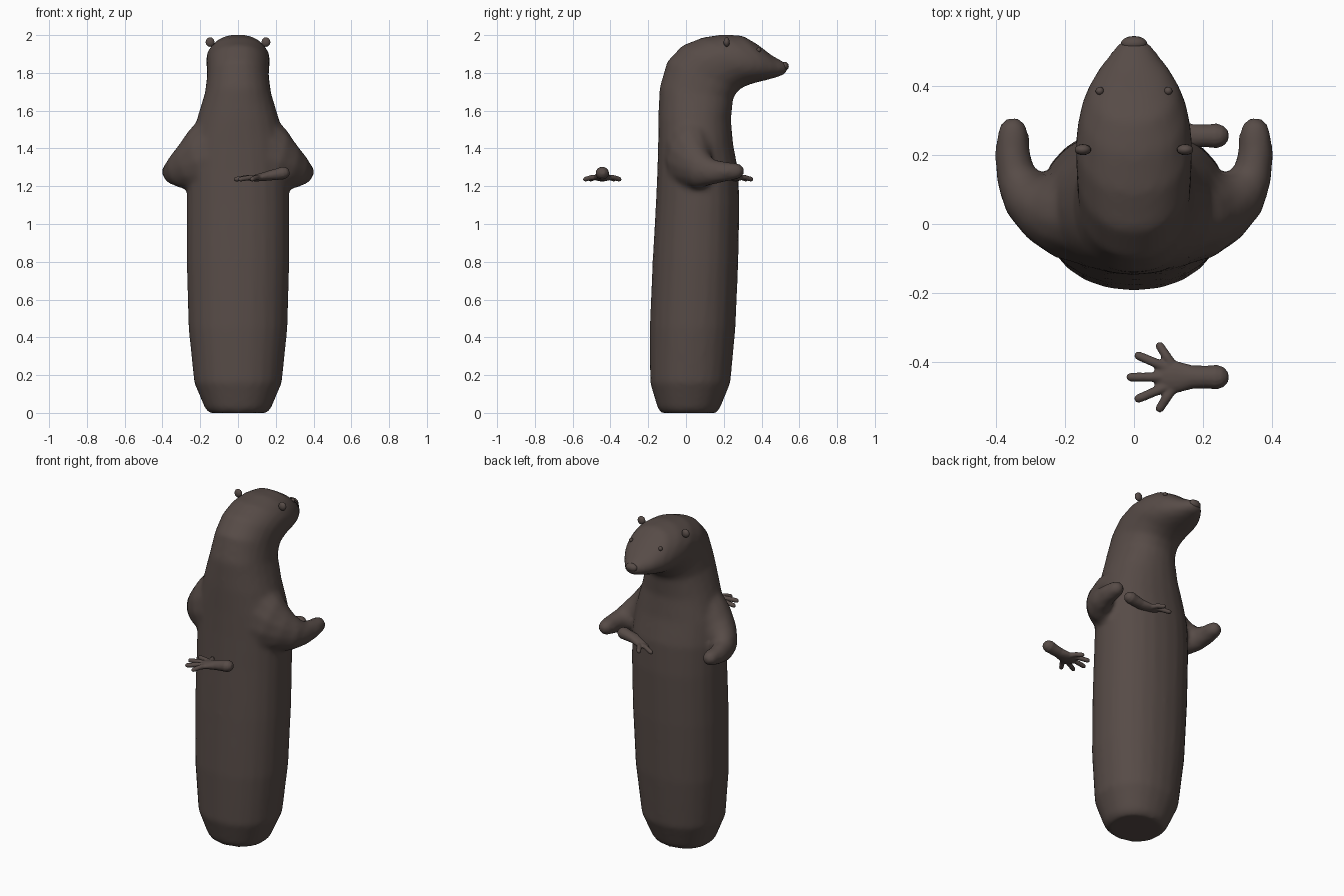
import bpy, bmesh, math
from mathutils import Vector

if "Cube" in bpy.data.objects:
    bpy.data.objects.remove(bpy.data.objects["Cube"])

fur = bpy.data.materials.new("dark_brown_fur")
fur.diffuse_color = (0.095, 0.071, 0.063, 1)
fur.use_nodes = True
fur.node_tree.nodes["Principled BSDF"].inputs["Base Color"].default_value = fur.diffuse_color


def loft(bm, rings, sides=20, power=1.0):
    """Skin a closed shell over rings given as (centre, side, up)."""
    loops = []
    for c, u, v in rings:
        loop = []
        for i in range(sides):
            a = 2 * math.pi * i / sides
            ca, sa = math.cos(a), math.sin(a)
            ca = math.copysign(abs(ca) ** power, ca)
            sa = math.copysign(abs(sa) ** power, sa)
            loop.append(bm.verts.new(c + u * ca + v * sa))
        loops.append(loop)
    for a, b in zip(loops, loops[1:]):
        for i in range(sides):
            j = (i + 1) % sides
            bm.faces.new((a[i], a[j], b[j], b[i]))
    bm.faces.new(loops[0][::-1])
    bm.faces.new(loops[-1])


def tube(bm, pts, sides=14):
    """Limb through (x, y, z, horizontal radius, vertical radius), with rounded tip."""
    p = [Vector(q[:3]) for q in pts]
    rings = []
    for i, q in enumerate(pts):
        t = (p[min(i + 1, len(p) - 1)] - p[max(i - 1, 0)]).normalized()
        u = t.cross(Vector((0, 0, 1))).normalized()
        rings.append((p[i], u * q[3], u.cross(t) * q[4]))
    c, u, v = rings[-1]
    t = (p[-1] - p[-2]).normalized() * pts[-1][3]
    rings += [(c + t * 0.55, u * 0.8, v * 0.8), (c + t * 0.9, u * 0.4, v * 0.4)]
    loft(bm, rings, sides)


def finish(bm, name, voxel=None, smooth=0):
    bmesh.ops.recalc_face_normals(bm, faces=bm.faces)
    me = bpy.data.meshes.new(name)
    bm.to_mesh(me)
    bm.free()
    ob = bpy.data.objects.new(name, me)
    bpy.context.collection.objects.link(ob)
    me.materials.append(fur)
    for f in me.polygons:
        f.use_smooth = True
    if voxel:
        m = ob.modifiers.new("blend", 'REMESH')
        m.mode = 'VOXEL'
        m.voxel_size = voxel
        m.use_smooth_shade = True
        s = ob.modifiers.new("soften", 'SMOOTH')
        s.factor = 0.5
        s.iterations = smooth
    return ob


def ellipsoid(name, loc, size):
    bm = bmesh.new()
    bmesh.ops.create_uvsphere(bm, u_segments=14, v_segments=8, radius=1)
    for v in bm.verts:
        v.co = Vector([v.co[k] * size[k] + loc[k] for k in range(3)])
    return finish(bm, name)


# Trunk, neck and head: back (y, z), front (y, z), half width
spine = [
    (-0.13, 0.0, 0.16, 0.0, 0.155), (-0.15, 0.025, 0.18, 0.025, 0.175),
    (-0.19, 0.16, 0.235, 0.16, 0.232), (-0.192, 0.45, 0.262, 0.45, 0.262),
    (-0.177, 0.8, 0.277, 0.8, 0.272), (-0.16, 1.1, 0.283, 1.1, 0.272),
    (-0.152, 1.28, 0.277, 1.28, 0.27), (-0.148, 1.42, 0.25, 1.42, 0.255),
    (-0.147, 1.56, 0.238, 1.55, 0.217), (-0.14, 1.72, 0.25, 1.67, 0.175),
    (-0.10, 1.86, 0.285, 1.715, 0.163), (-0.02, 1.945, 0.335, 1.738, 0.167),
    (0.09, 1.988, 0.39, 1.753, 0.169), (0.20, 2.004, 0.44, 1.765, 0.155),
    (0.30, 1.997, 0.475, 1.775, 0.127), (0.38, 1.95, 0.50, 1.783, 0.098),
    (0.45, 1.895, 0.517, 1.79, 0.07), (0.505, 1.865, 0.53, 1.80, 0.048),
    (0.53, 1.85, 0.54, 1.815, 0.03)]
bm = bmesh.new()
loft(bm, [(Vector((0, (b + f) / 2, (bz + fz) / 2)), Vector((w, 0, 0)),
           Vector((0, (f - b) / 2, (fz - bz) / 2))) for b, bz, f, fz, w in spine], 24, 0.92)

# Arms flare out of the shoulders and bend forward
for s in (-1, 1):
    tube(bm, [(s * x, y, z, rh, rv) for x, y, z, rh, rv in (
        (0.13, 0.02, 1.35, 0.14, 0.23), (0.20, 0.03, 1.33, 0.13, 0.18),
        (0.26, 0.05, 1.305, 0.105, 0.13), (0.31, 0.085, 1.285, 0.08, 0.10),
        (0.343, 0.14, 1.275, 0.058, 0.068), (0.352, 0.21, 1.277, 0.051, 0.053),
        (0.35, 0.265, 1.28, 0.046, 0.046))])
finish(bm, "body_with_arms", 0.016, 5)

# Two detached hands with splayed fingers
for name, yc in (("rear_hand", -0.443), ("front_hand", 0.255)):
    bm = bmesh.new()
    tube(bm, [(0.06, yc, 1.24, 0.025, 0.012), (0.09, yc, 1.243, 0.044, 0.018),
              (0.125, yc, 1.248, 0.046, 0.022), (0.17, yc, 1.257, 0.034, 0.027),
              (0.21, yc, 1.264, 0.033, 0.031), (0.24, yc, 1.27, 0.036, 0.034)])
    for tx, ty in ((0.075, 0.09), (0.013, 0.062), (-0.01, 0), (0.013, -0.062), (0.075, -0.09)):
        bx, by = 0.115, ty * 0.3
        tube(bm, [(bx, yc + by, 1.245, 0.016, 0.015),
                  ((bx + tx) / 2, yc + (by + ty) / 2, 1.246, 0.014, 0.014),
                  (tx, yc + ty, 1.237, 0.013, 0.013)], 10)
    finish(bm, name, 0.005, 2)

# Ears, eyes and nose
for s, side in ((-1, "left"), (1, "right")):
    ear = ellipsoid(side + "_ear", (s * 0.148, 0.215, 1.963), (0.024, 0.016, 0.025))
    ellipsoid(side + "_eye", (s * 0.099, 0.385, 1.922), (0.012, 0.012, 0.012))
ellipsoid("nose", (0, 0.522, 1.835), (0.038, 0.022, 0.024))
